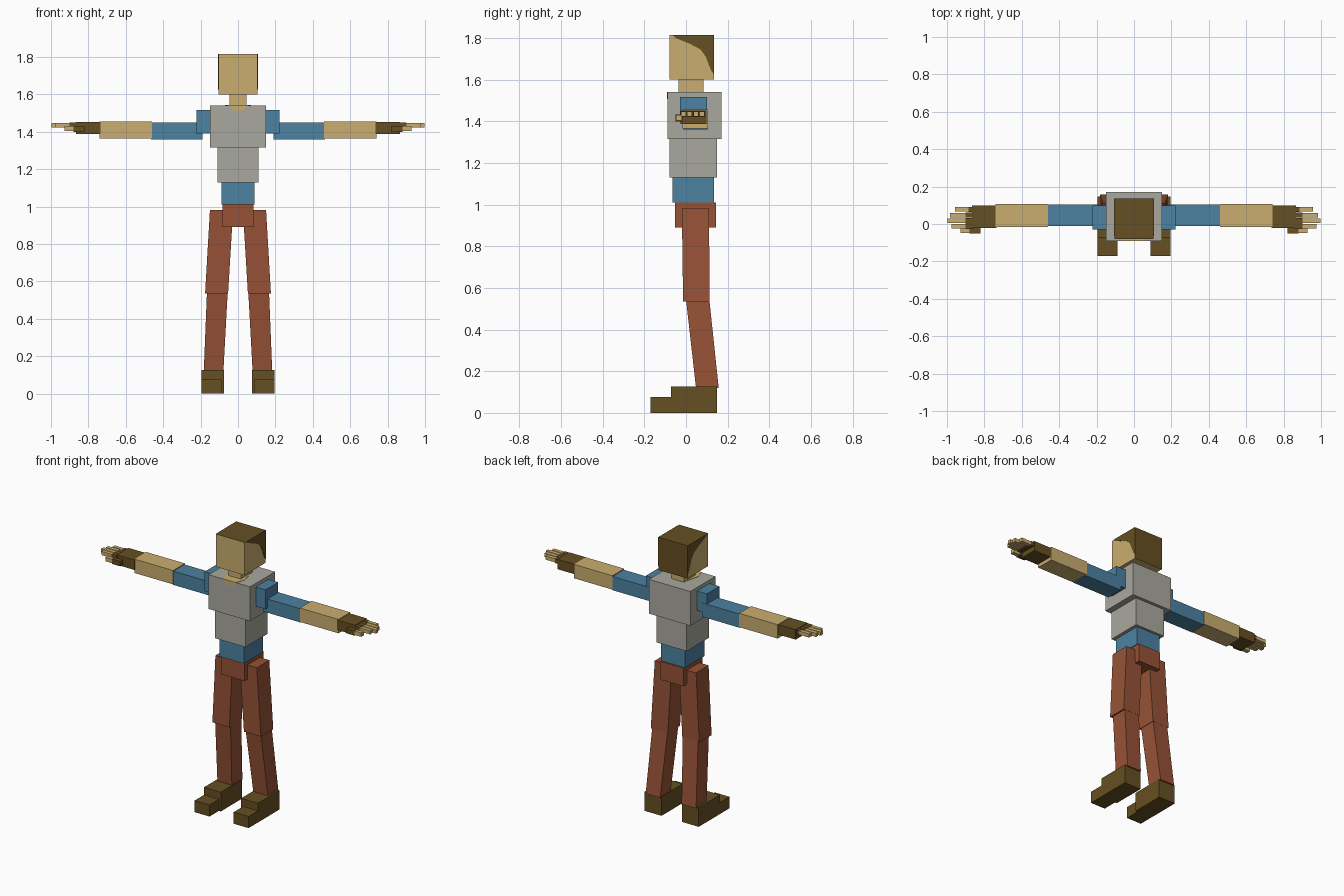
import bpy, bmesh

if "Cube" in bpy.data.objects:
    bpy.data.objects.remove(bpy.data.objects["Cube"])


def make_mat(name, r, g, b):
    def lin(c):
        c /= 255
        return c / 12.92 if c <= 0.04045 else ((c + 0.055) / 1.055) ** 2.4
    m = bpy.data.materials.new(name)
    m.diffuse_color = (lin(r), lin(g), lin(b), 1)
    m.use_nodes = True
    m.node_tree.nodes["Principled BSDF"].inputs["Base Color"].default_value = m.diffuse_color
    return m


SKIN = make_mat("skin tan", 202, 174, 112)
BROWN = make_mat("dark brown", 102, 79, 34)
BLUE = make_mat("shirt blue", 77, 130, 161)
GREY = make_mat("vest grey", 170, 169, 159)
RUST = make_mat("trouser rust", 151, 82, 54)


def finish(bm, name, *mats):
    bmesh.ops.recalc_face_normals(bm, faces=bm.faces[:])
    me = bpy.data.meshes.new(name)
    bm.to_mesh(me)
    bm.free()
    for m in mats:
        me.materials.append(m)
    ob = bpy.data.objects.new(name, me)
    bpy.context.collection.objects.link(ob)
    return ob


def limb(name, mat, low, high, z0, z1):
    """Slanted block; low and high are (x0, x1, y0, y1) rectangles."""
    bm = bmesh.new()
    rings = []
    for (x0, x1, y0, y1), z in ((low, z0), (high, z1)):
        rings.append([bm.verts.new((x, y, z)) for x, y in
                      ((x0, y0), (x1, y0), (x1, y1), (x0, y1))])
    a, b = rings
    bm.faces.new(a)
    bm.faces.new(b)
    for i in range(4):
        j = (i + 1) % 4
        bm.faces.new((a[i], a[j], b[j], b[i]))
    return finish(bm, name, mat)


def box(name, mat, x0, x1, y0, y1, z0, z1):
    rect = (x0, x1, y0, y1)
    return limb(name, mat, rect, rect, z0, z1)


def plate(name, mat, points, depth):
    """Thin extruded outline of 3D points."""
    bm = bmesh.new()
    f = bm.faces.new([bm.verts.new(p) for p in points])
    ext = bmesh.ops.extrude_face_region(bm, geom=[f])
    bmesh.ops.translate(bm, vec=depth,
                        verts=[v for v in ext["geom"] if isinstance(v, bmesh.types.BMVert)])
    return finish(bm, name, mat)


def mirror(ob):
    ob.modifiers.new("Mirror", "MIRROR")
    return ob


# Head: hair covers the top and back faces
head = box("head", SKIN, -0.105, 0.105, -0.08, 0.135, 1.60, 1.815)
head.data.materials.append(BROWN)
for p in head.data.polygons:
    if p.normal.z > 0.5 or p.normal.y > 0.5:
        p.material_index = 1

# Swept hairline on each side of the head
hairline = [(-0.065, 1.815), (-0.05, 1.80), (0.02, 1.772), (0.07, 1.745),
            (0.095, 1.71), (0.12, 1.645), (0.135, 1.625), (0.135, 1.815)]
mirror(plate("side_hair", BROWN, [(0.104, y, z) for y, z in hairline], (0.003, 0, 0)))

# Neck and torso
box("neck", SKIN, -0.045, 0.045, -0.035, 0.085, 1.53, 1.60)
box("chest", GREY, -0.15, 0.15, -0.09, 0.17, 1.315, 1.54)
box("abdomen", GREY, -0.11, 0.11, -0.08, 0.15, 1.13, 1.315)
box("waist", BLUE, -0.088, 0.088, -0.065, 0.135, 1.01, 1.13)
box("pelvis", RUST, -0.083, 0.083, -0.053, 0.145, 0.89, 1.01)

# Open collar on the top and front of the chest
plate("collar_top", SKIN, [(-0.05, -0.09, 1.539), (0.05, -0.09, 1.539),
                           (0.07, -0.03, 1.539), (0.05, 0.05, 1.539),
                           (-0.05, 0.05, 1.539), (-0.07, -0.03, 1.539)], (0, 0, 0.003))
plate("collar_front", SKIN, [(-0.05, -0.089, 1.541), (-0.03, -0.089, 1.518),
                             (0, -0.089, 1.508), (0.03, -0.089, 1.518),
                             (0.05, -0.089, 1.541)], (0, -0.003, 0))

# Arms
mirror(box("shoulder", BLUE, 0.14, 0.222, -0.03, 0.10, 1.39, 1.517))
mirror(box("upper_arm", BLUE, 0.19, 0.465, -0.012, 0.103, 1.36, 1.45))
mirror(box("forearm", SKIN, 0.46, 0.74, -0.016, 0.106, 1.365, 1.456))
mirror(box("gloved_palm", BROWN, 0.735, 0.865, -0.022, 0.098, 1.388, 1.453))

# Fingers: gloved base and bare tip
for i, tip in enumerate((0.975, 0.997, 0.985, 0.957)):
    y = -0.012 + i * 0.03
    base = 0.90 if i < 3 else 0.885
    mirror(box(f"finger_base_{i + 1}", BROWN, 0.86, base, y - 0.014, y + 0.014, 1.42, 1.449))
    mirror(box(f"finger_tip_{i + 1}", SKIN, base, tip, y - 0.012, y + 0.012, 1.423, 1.447))
mirror(box("thumb_base", BROWN, 0.82, 0.88, -0.05, -0.015, 1.40, 1.432))
mirror(box("thumb_tip", SKIN, 0.88, 0.928, -0.048, -0.02, 1.404, 1.43))

# Legs
mirror(limb("thigh", RUST, (0.053, 0.176, -0.014, 0.114), (0.026, 0.15, -0.02, 0.11), 0.535, 0.983))
mirror(limb("shin", RUST, (0.078, 0.183, 0.048, 0.157), (0.055, 0.166, 0.0, 0.112), 0.12, 0.545))

# Shoes
mirror(box("shoe_heel", BROWN, 0.074, 0.196, -0.073, 0.148, 0.0, 0.126))
mirror(box("shoe_toe", BROWN, 0.088, 0.196, -0.17, -0.07, 0.0, 0.076))
